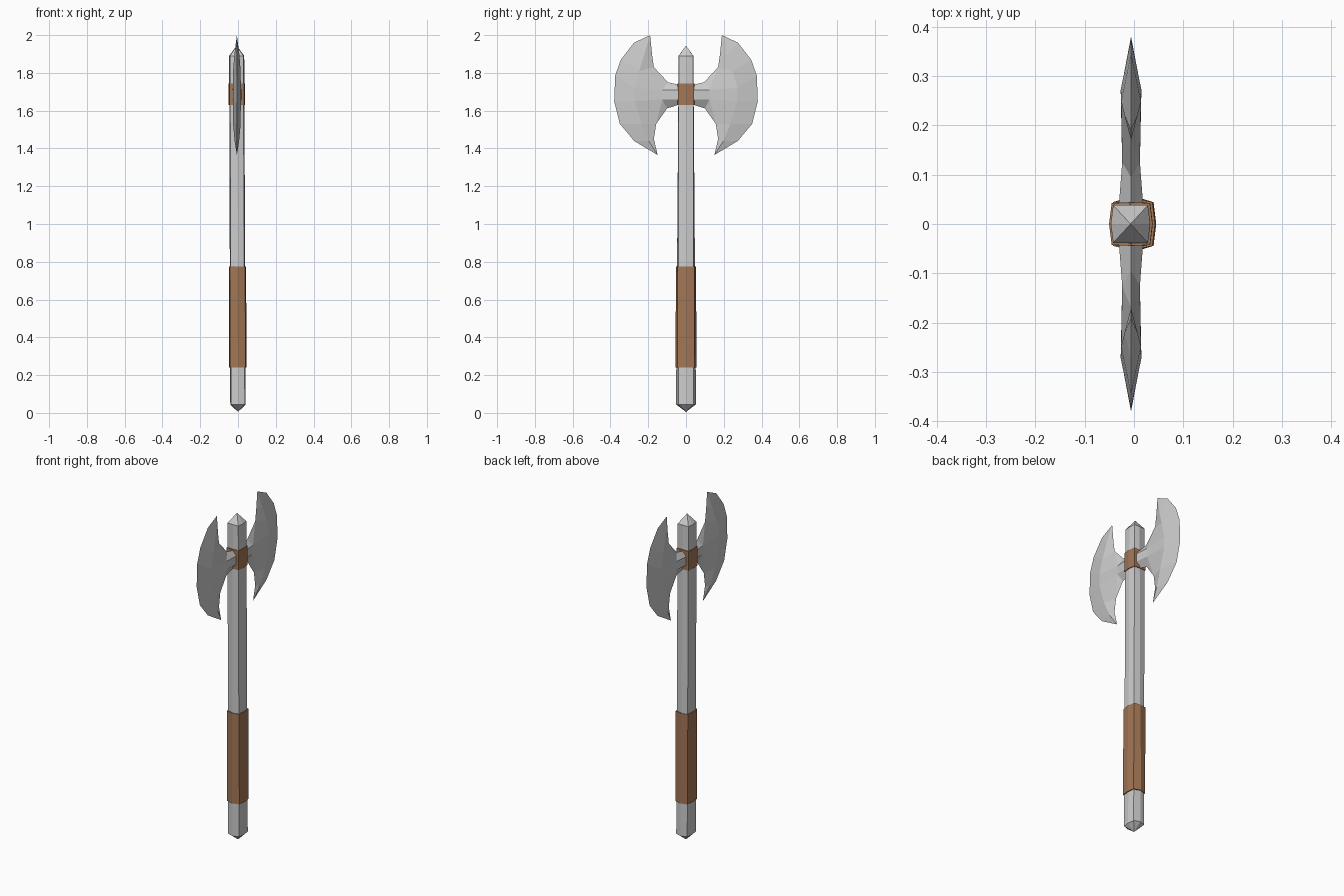
import bpy, bmesh

if "Cube" in bpy.data.objects:
    bpy.data.objects.remove(bpy.data.objects["Cube"])

brown = bpy.data.materials.new("leather")
brown.diffuse_color = (0.36, 0.18, 0.09, 1)
brown.use_nodes = True
brown.node_tree.nodes["Principled BSDF"].inputs["Base Color"].default_value = brown.diffuse_color

Z0, Z1 = 0.045, 1.89


def section(z, grow=0.0):
    # eight-sided shaft outline, tapering and leaning slightly with height
    t = (z - Z0) / (Z1 - Z0)
    cx = -0.007 * t
    hx = 0.041 - 0.001 * t + grow
    hy = 0.053 - 0.014 * t + grow
    ky, kx = 0.76 + 0.22 * t, 0.88
    ring = [(1, 0), (kx, ky), (0, 1), (-kx, ky), (-1, 0), (-kx, -ky), (0, -1), (kx, -ky)]
    return [(cx + hx * x, hy * y, z) for x, y in ring]


def finish(bm, name, mat=None):
    bmesh.ops.remove_doubles(bm, verts=bm.verts, dist=1e-5)
    bmesh.ops.recalc_face_normals(bm, faces=bm.faces)
    me = bpy.data.meshes.new(name)
    bm.to_mesh(me)
    bm.free()
    ob = bpy.data.objects.new(name, me)
    if mat:
        me.materials.append(mat)
    bpy.context.collection.objects.link(ob)
    return ob


def loft(name, zs, grow=0.0, tips=None, mat=None):
    bm = bmesh.new()
    rings = [[bm.verts.new(p) for p in section(z, grow)] for z in zs]
    for a, b in zip(rings, rings[1:]):
        for i in range(8):
            j = (i + 1) % 8
            bm.faces.new((a[i], a[j], b[j], b[i]))
    for k, ring in enumerate((rings[0], rings[-1])):
        if tips:
            v = bm.verts.new(tips[k])
            for i in range(8):
                bm.faces.new((ring[i], ring[(i + 1) % 8], v))
        else:
            bm.faces.new(ring)
    return finish(bm, name, mat)


# shaft with pointed ends, leather grip and head binding
loft("shaft", [Z0, Z1], tips=[(0, 0, 0.005), (-0.007, 0, 1.945)])
loft("grip", [0.24, 0.775], 0.005, mat=brown)
loft("head_binding", [1.63, 1.745], 0.004, mat=brown)

# blade points as (half thickness, distance from shaft, height)
P = {
    "tip0": (0, .19, 2.0), "tip1": (0, .15, 1.365),
    "O1": (0, .275, 1.96), "O2": (0, .345, 1.87), "O3": (0, .375, 1.785),
    "O4": (0, .38, 1.65), "O5": (0, .35, 1.53), "O6": (0, .275, 1.44),
    "R1": (.013, .22, 1.90), "R2": (.02, .248, 1.81), "R3": (.021, .272, 1.72),
    "R4": (.021, .27, 1.65), "R5": (.02, .235, 1.53), "R6": (.012, .198, 1.44),
    "I1": (0, .18, 1.90), "I2": (0, .17, 1.83), "I5": (0, .158, 1.53), "I6": (0, .17, 1.45),
    "N3": (.018, .125, 1.71), "N4": (.018, .125, 1.66),
    "H3": (.026, .02, 1.71), "H4": (.026, .02, 1.66),
    "T": (0, .095, 1.75), "TH": (0, .02, 1.733),
    "B": (0, .1, 1.612), "BH": (0, .02, 1.637),
}
FACES = """tip0 O1 R1,O1 O2 R2 R1,O2 O3 R3 R2,O3 O4 R4 R3,O4 O5 R5 R4,O5 O6 R6 R5,O6 tip1 R6,
tip0 R1 I1,R1 R2 I2 I1,R2 R3 N3 I2,R3 R4 N4 N3,R4 R5 I5 N4,R5 R6 I6 I5,R6 tip1 I6,
I2 N3 T,T N3 H3 TH,N3 N4 H4 H3,N4 B BH H4,N4 I5 B"""

# two mirrored blades
for side, name in ((1, "blade_back"), (-1, "blade_front")):
    bm = bmesh.new()
    for face in FACES.replace("\n", "").split(","):
        for sx in (1, -1):
            pts = [P[k] for k in face.split()]
            bm.faces.new([bm.verts.new((sx * x - 0.006, side * y, z)) for x, y, z in pts])
    bmesh.ops.remove_doubles(bm, verts=bm.verts, dist=1e-5)
    bmesh.ops.holes_fill(bm, edges=[e for e in bm.edges if e.is_boundary], sides=0)
    finish(bm, name)
